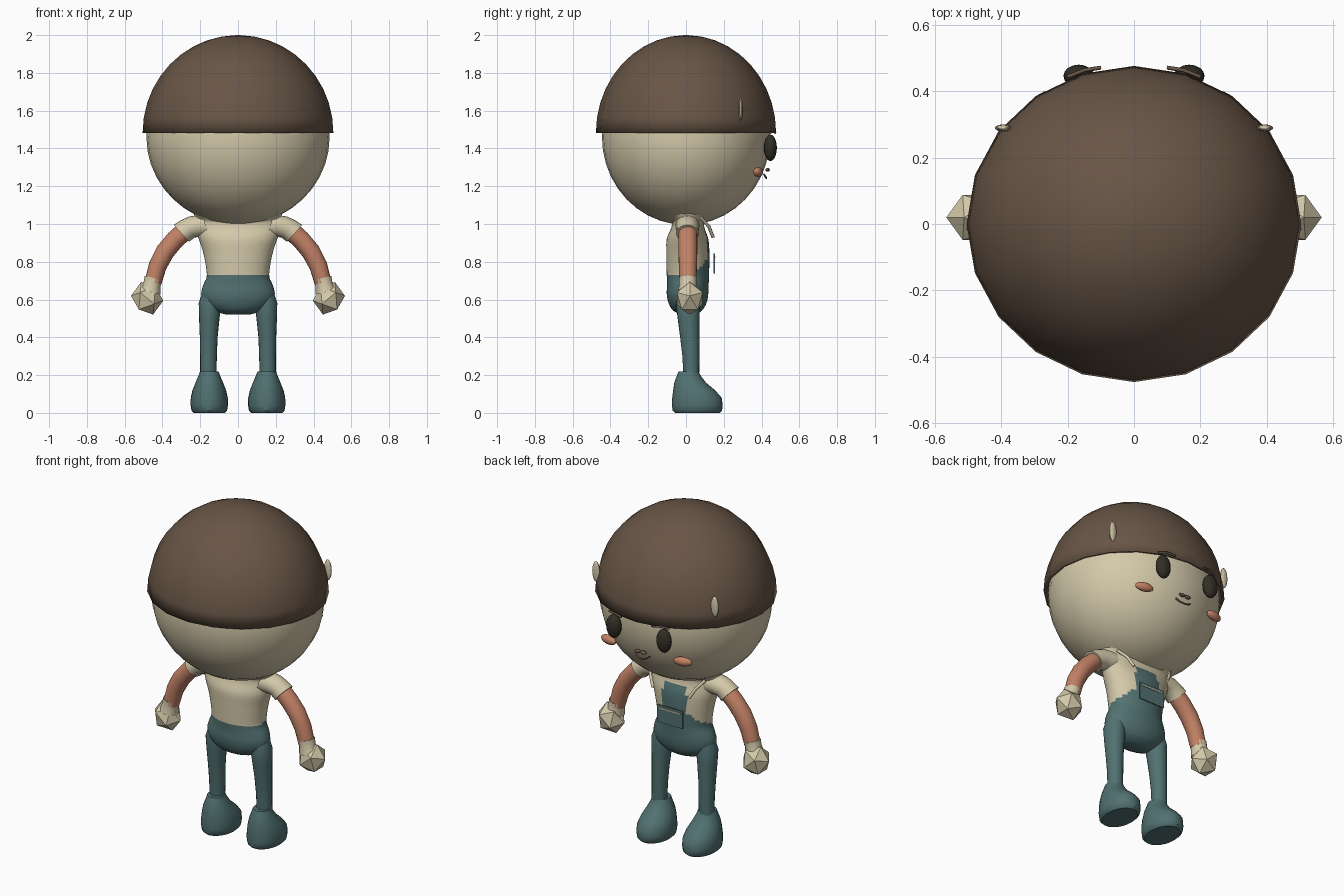
import bpy, bmesh, math
from mathutils import Vector, Matrix

if "Cube" in bpy.data.objects:
    bpy.data.objects.remove(bpy.data.objects["Cube"])


def material(name, rgb):
    m = bpy.data.materials.new(name)
    m.diffuse_color = (*rgb, 1)
    m.use_nodes = True
    m.node_tree.nodes["Principled BSDF"].inputs["Base Color"].default_value = m.diffuse_color
    return m


BROWN = material("brown_hair", (0.138, 0.091, 0.061))
CREAM = material("cream", (0.658, 0.584, 0.402))
SALMON = material("salmon", (0.546, 0.223, 0.133))
TEAL = material("teal_denim", (0.084, 0.165, 0.165))
DARK = material("dark_olive", (0.032, 0.028, 0.019))


def finish(bm, name, mats, smooth=True, angle=40):
    bmesh.ops.recalc_face_normals(bm, faces=bm.faces[:])
    me = bpy.data.meshes.new(name)
    bm.to_mesh(me)
    bm.free()
    for m in mats:
        me.materials.append(m)
    if smooth:
        me.shade_smooth()
        me.set_sharp_from_angle(angle=math.radians(angle))
    ob = bpy.data.objects.new(name, me)
    bpy.context.collection.objects.link(ob)
    return ob


def loft(name, rings, mat, seg=20, caps=(True, True), rule=None, second=None):
    """Rings are (x, y, z, rx, ry, tilt about y in degrees)."""
    bm = bmesh.new()
    loops = []
    for x, y, z, rx, ry, tilt in rings:
        rot = Matrix.Rotation(math.radians(tilt), 3, 'Y')
        loops.append([bm.verts.new(Vector((x, y, z)) + rot @ Vector(
            (rx * math.sin(2 * math.pi * i / seg), ry * math.cos(2 * math.pi * i / seg), 0)))
            for i in range(seg)])
    for a, b in zip(loops, loops[1:]):
        for i in range(seg):
            j = (i + 1) % seg
            bm.faces.new((a[i], a[j], b[j], b[i]))
    if caps[0]:
        bm.faces.new(loops[0])
    if caps[1]:
        bm.faces.new(loops[-1])
    if rule:
        for f in bm.faces:
            f.material_index = int(rule(f.calc_center_median()))
    return finish(bm, name, [mat, second] if second else [mat])


def ellipsoid(name, loc, radii, mat, rot_z=0, u=16, v=12):
    bm = bmesh.new()
    bmesh.ops.create_uvsphere(bm, u_segments=u, v_segments=v, radius=1)
    bm.transform(Matrix.Translation(loc) @ Matrix.Rotation(math.radians(rot_z), 4, 'Z')
                 @ Matrix.Diagonal((*radii, 1)))
    return finish(bm, name, [mat])


def plate(name, loc, size, mat):
    bm = bmesh.new()
    bmesh.ops.create_cube(bm, size=1)
    bm.transform(Matrix.Translation(loc) @ Matrix.Diagonal((*size, 1)))
    return finish(bm, name, [mat], smooth=False)


def tube(name, pts, radius, mat):
    """Thin round cord through the points."""
    cu = bpy.data.curves.new(name, 'CURVE')
    cu.dimensions = '3D'
    cu.bevel_depth = radius
    cu.bevel_resolution = 2
    cu.use_fill_caps = True
    sp = cu.splines.new('POLY')
    sp.points.add(len(pts) - 1)
    for p, co in zip(sp.points, pts):
        p.co = (*co, 1)
    cu.materials.append(mat)
    ob = bpy.data.objects.new(name, cu)
    bpy.context.collection.objects.link(ob)
    return ob


def resample(rings, step):
    """Smoothly fill in (z, rx, ry, cy) rings at even heights."""
    out = []
    n = len(rings)
    for i in range(n - 1):
        p = [rings[max(i - 1, 0)], rings[i], rings[i + 1], rings[min(i + 2, n - 1)]]
        count = max(2, round((p[2][0] - p[1][0]) / step))
        for k in range(count):
            t = k / count
            out.append([0.5 * (2 * b + (c - a) * t + (2 * a - 5 * b + 4 * c - d) * t * t
                               + (3 * b - a - 3 * c + d) * t ** 3) for a, b, c, d in zip(*p)])
    return out + [list(rings[-1])]


# Head and hair cap
ellipsoid("head", (0, 0, 1.46), (0.485, 0.445, 0.465), CREAM, u=32, v=20)
dome = []
for k in range(11):
    a = math.radians(89 * k / 10)
    dome.append((0, 0, 1.483 + 0.517 * math.sin(a), 0.505 * math.cos(a), 0.477 * math.cos(a), 0))
hair = loft("hair_cap", dome, BROWN, caps=(False, True))
rim = hair.modifiers.new("thickness", 'SOLIDIFY')
rim.thickness = 0.014
rim.offset = -1

# Torso: cream shirt with overall bib and trousers coloured by height and position
body = [(0.52, 0.06, 0.035, 0.01), (0.54, 0.125, 0.075, 0.008), (0.58, 0.178, 0.1, 0.008),
        (0.63, 0.195, 0.11, 0.008), (0.68, 0.183, 0.11, 0.01), (0.73, 0.165, 0.112, 0.01),
        (0.84, 0.182, 0.114, 0.01), (0.92, 0.208, 0.11, 0.008), (0.98, 0.232, 0.088, 0.01),
        (1.02, 0.228, 0.09, 0.01), (1.05, 0.232, 0.15, 0.005), (1.08, 0.25, 0.19, 0)]


def is_denim(c):
    return c.z < 0.73 or (c.y > 0 and c.z < 0.97 and abs(c.x) < 0.08 + max(0, 0.82 - c.z) * 1.2)


loft("torso", [(0, cy, z, rx, ry, 0) for z, rx, ry, cy in resample(body, 0.015)],
     CREAM, seg=56, rule=is_denim, second=TEAL)

# Bib pocket with pale stitched edge
plate("bib_pocket", (0, 0.149, 0.79), (0.17, 0.007, 0.105), TEAL)
plate("pocket_trim", (0, 0.152, 0.825), (0.14, 0.008, 0.007), CREAM)

# Face centre: nose and smile
smile = [(0.05 * t, 0.425 - 0.012 * t * t, 1.243 + 0.02 * t * t)
         for t in (-1, -0.75, -0.5, -0.25, 0, 0.25, 0.5, 0.75, 1)]
tube("smile", smile, 0.005, BROWN)

for s, side in ((1, "right"), (-1, "left")):
    # Face and hair details
    ellipsoid("eye_" + side, (s * 0.167, 0.447, 1.403), (0.046, 0.034, 0.07), DARK)
    ellipsoid("cheek_" + side, (s * 0.247, 0.382, 1.275), (0.055, 0.024, 0.026), SALMON, -s * 12)
    ellipsoid("nose_" + side, (s * 0.02, 0.432, 1.287), (0.02, 0.012, 0.01), BROWN, u=10, v=8)
    ellipsoid("hair_pin_" + side, (s * 0.395, 0.29, 1.61), (0.025, 0.011, 0.062), CREAM, u=10, v=8)
    tube("brow_" + side, [(s * 0.1, 0.472, 1.483), (s * 0.15, 0.464, 1.49),
                          (s * 0.2, 0.444, 1.483)], 0.006, BROWN)
    # Shoulder strap cord
    tube("strap_" + side, [(s * 0.12, 0.143, 0.93), (s * 0.15, 0.122, 0.985),
                           (s * 0.185, 0.082, 1.03)], 0.009, CREAM)
    # Arm: sleeve, bare forearm, glove
    loft("sleeve_" + side, [(s * x, 0.008, z, r, r, s * t) for x, z, r, t in
                            ((0.17, 0.99, 0.065, 110), (0.23, 0.985, 0.062, 120),
                             (0.265, 0.975, 0.058, 128), (0.3, 0.95, 0.06, 132))], CREAM)
    loft("arm_" + side, [(s * x, 0.01, z, r, r, s * t) for x, z, r, t in
                         ((0.28, 0.965, 0.05, 132), (0.335, 0.915, 0.05, 134),
                          (0.385, 0.855, 0.05, 146), (0.425, 0.78, 0.048, 156),
                          (0.45, 0.69, 0.045, 166))], SALMON)
    loft("glove_cuff_" + side, [(s * x, 0.01, z, r, r, s * 166) for x, z, r in
                                ((0.447, 0.715, 0.048), (0.455, 0.68, 0.046),
                                 (0.465, 0.64, 0.055))], CREAM, seg=12)
    bm = bmesh.new()
    bmesh.ops.create_icosphere(bm, subdivisions=1, radius=1)
    bm.transform(Matrix.Translation((s * 0.481, 0.02, 0.607))
                 @ Matrix.Rotation(math.radians(s * 20), 4, 'Y')
                 @ Matrix.Diagonal((s * 0.085, 0.08, 0.092, 1)))
    finish(bm, "hand_" + side, [CREAM], smooth=False)
    # Leg and boot
    loft("leg_" + side, [(s * x, y, z, rx, ry, 0) for x, y, z, rx, ry in
                         ((0.157, 0.028, 0.2, 0.043, 0.042), (0.156, 0.026, 0.3, 0.044, 0.045),
                          (0.155, 0.02, 0.4, 0.047, 0.051), (0.152, 0.014, 0.5, 0.054, 0.058),
                          (0.148, 0.01, 0.58, 0.06, 0.064), (0.142, 0.01, 0.63, 0.05, 0.055))], TEAL)
    loft("boot_" + side, [(s * 0.152, y, z, rx, ry, 0) for y, z, rx, ry in
                          ((0.06, 0, 0.082, 0.118), (0.06, 0.012, 0.094, 0.131),
                           (0.06, 0.04, 0.099, 0.134), (0.058, 0.08, 0.098, 0.131),
                           (0.043, 0.12, 0.089, 0.111), (0.022, 0.16, 0.073, 0.084),
                           (0.015, 0.195, 0.058, 0.064), (0.013, 0.22, 0.049, 0.053))], TEAL, seg=24)
